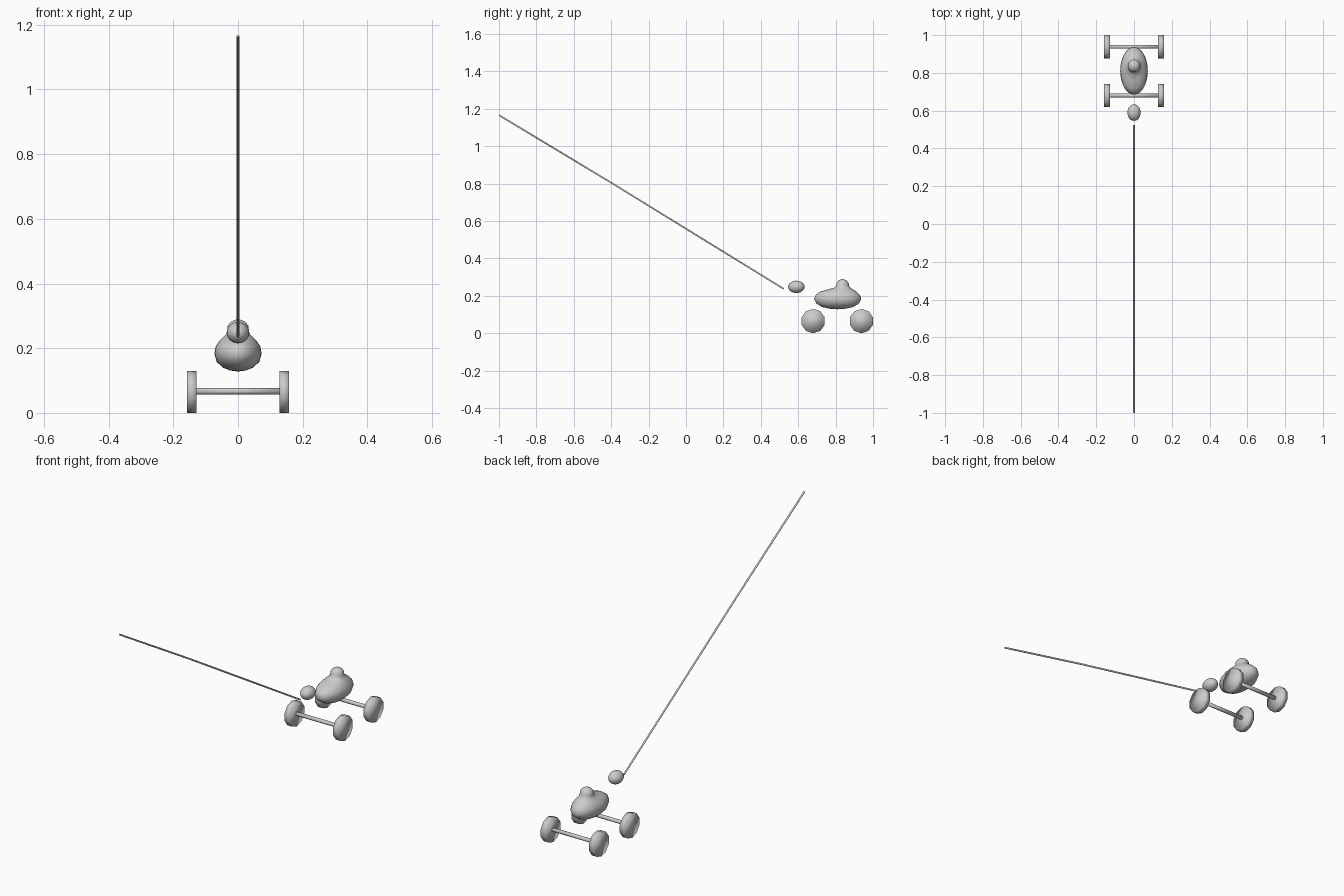
import bpy, math
from mathutils import Vector

if "Cube" in bpy.data.objects:
    bpy.data.objects.remove(bpy.data.objects["Cube"])


def finish(obj, name):
    obj.name = name
    obj.data.shade_smooth()
    return obj


def rod(name, a, b, radius, sides):
    a, b = Vector(a), Vector(b)
    bpy.ops.mesh.primitive_cylinder_add(vertices=sides, radius=radius,
                                        depth=(b - a).length, location=(a + b) / 2)
    obj = bpy.context.object
    obj.rotation_euler = (b - a).to_track_quat('Z', 'Y').to_euler()
    return finish(obj, name)


def loft(name, rings, bottom, top, n=32):
    """Smooth closed skin through elliptical rings (z, rx, ry, centre y)."""
    verts = [(rx * math.cos(2 * math.pi * i / n), cy + ry * math.sin(2 * math.pi * i / n), z)
             for z, rx, ry, cy in rings for i in range(n)]
    faces = [(r * n + i, r * n + (i + 1) % n, (r + 1) * n + (i + 1) % n, (r + 1) * n + i)
             for r in range(len(rings) - 1) for i in range(n)]
    b, t, last = len(verts), len(verts) + 1, (len(rings) - 1) * n
    verts += [bottom, top]
    for i in range(n):
        j = (i + 1) % n
        faces += [(b, j, i), (t, last + i, last + j)]
    mesh = bpy.data.meshes.new(name)
    mesh.from_pydata(verts, [], faces)
    obj = bpy.data.objects.new(name, mesh)
    bpy.context.collection.objects.link(obj)
    return finish(obj, name)


# Body with a knob blending out of its top
loft("body", [
    (0.131, 0.025, 0.042, 0.811), (0.140, 0.047, 0.083, 0.811),
    (0.158, 0.066, 0.113, 0.811), (0.183, 0.073, 0.126, 0.811),
    (0.205, 0.069, 0.118, 0.811), (0.222, 0.058, 0.097, 0.814),
    (0.235, 0.046, 0.066, 0.827), (0.244, 0.037, 0.043, 0.836),
    (0.255, 0.033, 0.034, 0.837), (0.268, 0.033, 0.033, 0.837),
    (0.280, 0.024, 0.024, 0.837), (0.287, 0.012, 0.012, 0.837),
], (0, 0.811, 0.128), (0, 0.837, 0.29))

# Separate bead in front of the body
bpy.ops.mesh.primitive_uv_sphere_add(segments=24, ring_count=12, radius=1,
                                     location=(0, 0.59, 0.248))
bead = finish(bpy.context.object, "bead")
bead.scale = (0.035, 0.044, 0.033)

# Axles and ten-sided wheels
for label, y in (("front", 0.680), ("rear", 0.938)):
    rod(label + "_axle", (-0.14, y, 0.067), (0.14, y, 0.067), 0.010, 12)
    for side, s in (("left", -1), ("right", 1)):
        bpy.ops.mesh.primitive_cylinder_add(vertices=10, radius=0.065, depth=0.03,
                                            location=(s * 0.143, y, 0.065),
                                            rotation=(0, math.pi / 2, 0))
        wheel = finish(bpy.context.object, f"{label}_{side}_wheel")
        # corners point up and down
        mesh = wheel.data
        if abs(max(v.co.x for v in mesh.vertices) - 0.065) > 1e-4:
            for v in mesh.vertices:
                v.co.x, v.co.y = v.co.y, -v.co.x

# Long pull handle, slightly bent along its length
points = [(0, -0.998, 1.165), (0, -0.40, 0.805), (0, 0.523, 0.237)]
curve = bpy.data.curves.new("pull_handle", 'CURVE')
curve.dimensions = '3D'
curve.bevel_depth = 0.0048
curve.bevel_resolution = 1
curve.use_fill_caps = True
spline = curve.splines.new('POLY')
spline.points.add(len(points) - 1)
for p, co in zip(spline.points, points):
    p.co = (*co, 1)
handle = bpy.data.objects.new("pull_handle", curve)
bpy.context.collection.objects.link(handle)
